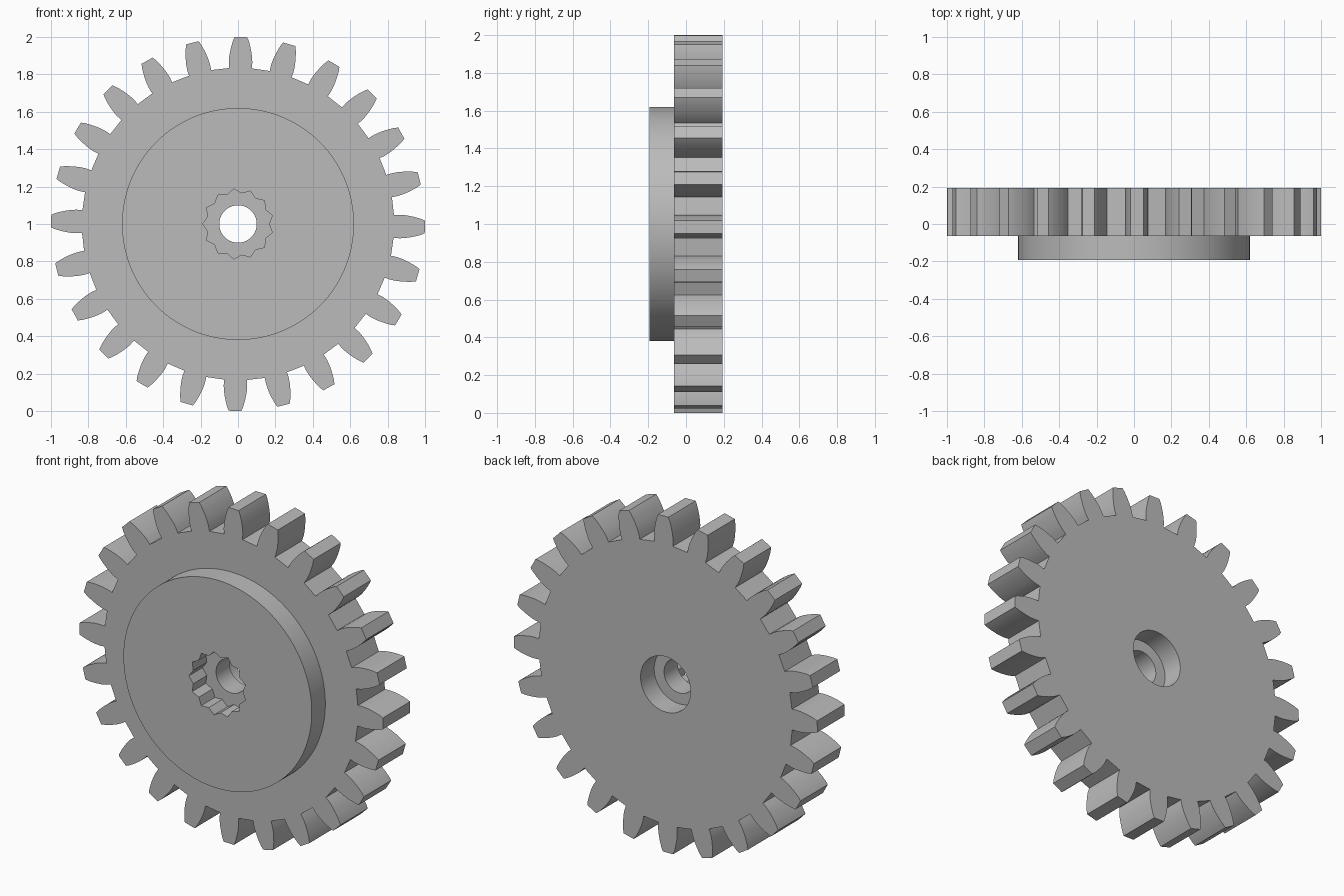
import bpy, bmesh
from math import sin, cos, pi, radians

if "Cube" in bpy.data.objects:
    bpy.data.objects.remove(bpy.data.objects["Cube"])

TEETH, SPLINES = 24, 13
BACK, FRONT = 0.192, -0.192
STEP = 0.064          # depth of the gear front face and both pocket floors

grey = bpy.data.materials.new("plain_grey")
grey.use_nodes = True
grey.diffuse_color = (0.5, 0.5, 0.5, 1)
grey.node_tree.nodes["Principled BSDF"].inputs["Base Color"].default_value = (0.5, 0.5, 0.5, 1)


def prism(name, outline, y0, y1):
    """Extrude a closed x/z outline from y0 to y1."""
    bm = bmesh.new()
    face = bm.faces.new([bm.verts.new((x, y0, z)) for x, z in outline])
    new = bmesh.ops.extrude_face_region(bm, geom=[face])["geom"]
    moved = [v for v in new if isinstance(v, bmesh.types.BMVert)]
    bmesh.ops.translate(bm, verts=moved, vec=(0, y1 - y0, 0))
    bmesh.ops.recalc_face_normals(bm, faces=bm.faces)
    mesh = bpy.data.meshes.new(name)
    bm.to_mesh(mesh)
    bm.free()
    mesh.materials.append(grey)
    obj = bpy.data.objects.new(name, mesh)
    bpy.context.collection.objects.link(obj)
    return obj


def circle(radius, count=96):
    return [(radius * cos(2 * pi * i / count), radius * sin(2 * pi * i / count))
            for i in range(count)]


def gear_outline():
    # half tooth as (half width, height from the centre), root to tip
    flank = [(0.061, 0.833), (0.063, 0.865), (0.061, 0.895), (0.056, 0.925),
             (0.050, 0.952), (0.043, 0.977), (0.034, 0.999)]
    tooth = flank + [(-w, h) for w, h in reversed(flank)]
    points = []
    for i in range(TEETH):
        a = 2 * pi * i / TEETH - radians(0.9)
        points += [(w * cos(a) - h * sin(a), w * sin(a) + h * cos(a)) for w, h in tooth]
    return points


def spline_outline():
    points = []
    for i in range(2 * SPLINES):
        r = 0.165 if i % 2 else 0.189
        a = pi + pi * i / SPLINES
        points.append((r * cos(a), r * sin(a)))
    return points


# Toothed wheel with raised hub
gear = prism("gear_wheel", gear_outline(), -STEP, BACK)
hub = prism("hub", circle(0.62, 128), FRONT, 0)

# Cutters: through bore, splined front socket, round back recess
bore = prism("bore_cutter", circle(0.10, 64), -0.3, 0.3)
socket = prism("socket_cutter", spline_outline(), -0.3, -STEP)
recess = prism("recess_cutter", circle(0.165, 64), STEP, 0.3)

helpers = [(hub, 'UNION'), (bore, 'DIFFERENCE'),
           (socket, 'DIFFERENCE'), (recess, 'DIFFERENCE')]
for helper, operation in helpers:
    mod = gear.modifiers.new(helper.name, 'BOOLEAN')
    mod.operation, mod.object, mod.solver = operation, helper, 'EXACT'

# Bake the booleans and drop the helpers
graph = bpy.context.evaluated_depsgraph_get()
gear_mesh = bpy.data.meshes.new_from_object(gear.evaluated_get(graph))
gear.modifiers.clear()
gear.data = gear_mesh
for helper, _ in helpers:
    bpy.data.objects.remove(helper)

gear.location.z = 1
bpy.ops.object.select_all(action='DESELECT')
gear.select_set(True)
bpy.context.view_layer.objects.active = gear
bpy.ops.object.shade_smooth_by_angle(angle=radians(25))
